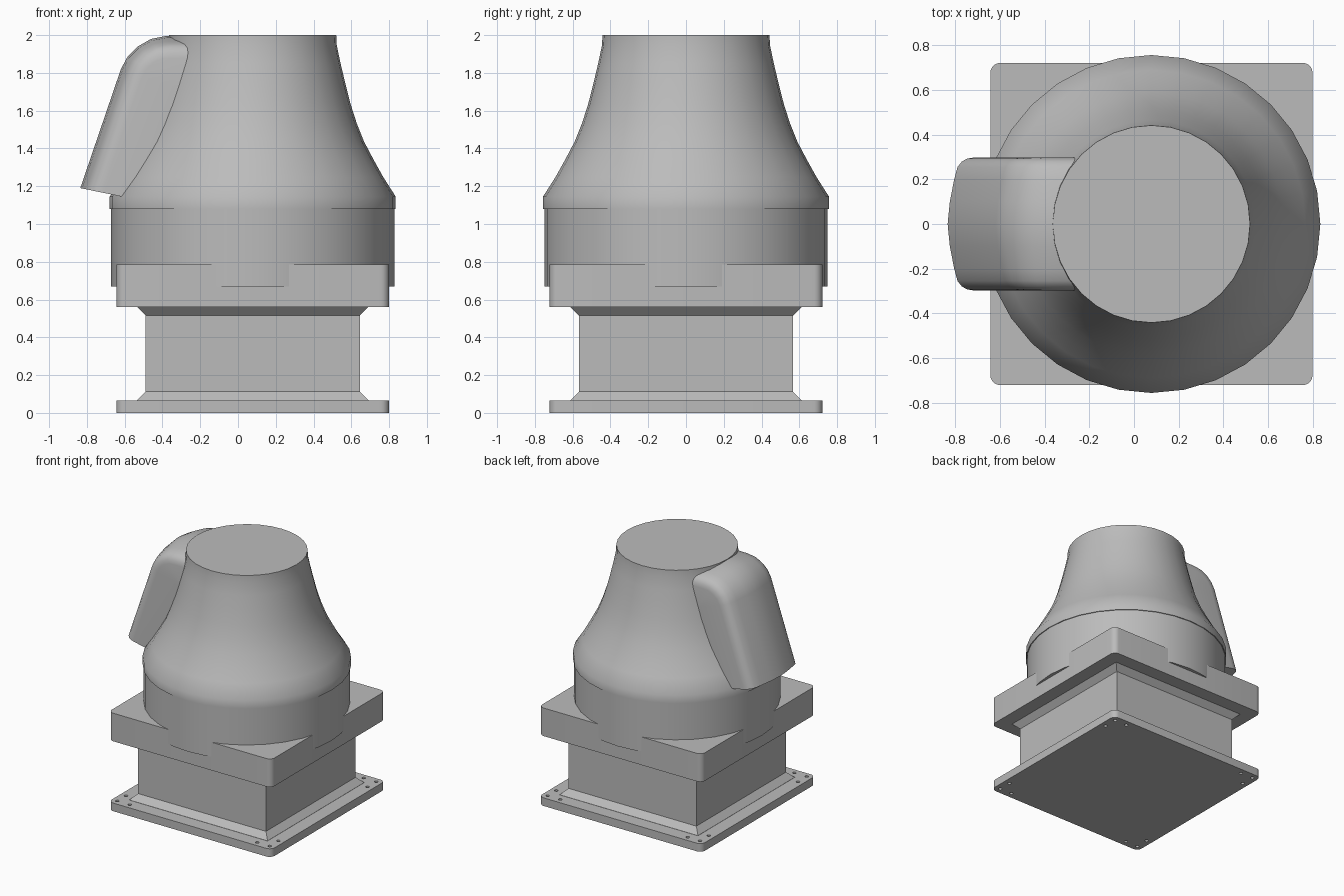
import bpy, bmesh, math
from mathutils import Vector

old = bpy.data.objects.get("Cube")
if old:
    bpy.data.objects.remove(old, do_unlink=True)

CX = 0.078  # axis of the fan body; the side duct shifts the overall centre

grey = bpy.data.materials.new("painted grey")
grey.use_nodes = True
grey.diffuse_color = (0.5, 0.5, 0.5, 1)
grey.node_tree.nodes["Principled BSDF"].inputs["Base Color"].default_value = (0.5, 0.5, 0.5, 1)


def finish(name, bm, smooth=None):
    bmesh.ops.recalc_face_normals(bm, faces=bm.faces)
    mesh = bpy.data.meshes.new(name)
    bm.to_mesh(mesh)
    bm.free()
    mesh.materials.append(grey)
    obj = bpy.data.objects.new(name, mesh)
    bpy.context.collection.objects.link(obj)
    if smooth:
        bpy.ops.object.select_all(action="DESELECT")
        obj.select_set(True)
        bpy.context.view_layer.objects.active = obj
        bpy.ops.object.shade_smooth_by_angle(angle=math.radians(smooth))
    return obj


def loft(name, rings, smooth=None):
    """Skin a list of equal closed rings and cap both ends."""
    bm = bmesh.new()
    loops = [[bm.verts.new(p) for p in ring] for ring in rings]
    n = len(loops[0])
    for a, b in zip(loops, loops[1:]):
        for i in range(n):
            j = (i + 1) % n
            bm.faces.new((a[i], a[j], b[j], b[i]))
    bm.faces.new(loops[0])
    bm.faces.new(loops[-1])
    return finish(name, bm, smooth)


def circle(r, z, n=32):
    return [(CX + r * math.cos(math.tau * i / n), r * math.sin(math.tau * i / n), z)
            for i in range(n)]


def square(half, z, radius=0.0, steps=5):
    if not radius:
        return [(CX + half * sx, half * sy, z) for sx, sy in ((1, 1), (-1, 1), (-1, -1), (1, -1))]
    pts = []
    for k, (sx, sy) in enumerate(((1, 1), (-1, 1), (-1, -1), (1, -1))):
        for i in range(steps + 1):
            a = math.pi / 2 * (k + i / steps)
            c = half - radius
            pts.append((CX + sx * c + radius * math.cos(a), sy * c + radius * math.sin(a), z))
    return pts


# Square base flange with bolt holes in each corner
flange = loft("base_flange", [square(0.722, z, 0.045) for z in (0, 0.065)], 30)
bm = bmesh.new()
for sx in (-1, 1):
    for sy in (-1, 1):
        for px, py in ((0.675, 0.675), (0.565, 0.675), (0.675, 0.565)):
            made = bmesh.ops.create_cone(bm, cap_ends=True, segments=12, radius1=0.014,
                                         radius2=0.014, depth=0.3)
            bmesh.ops.translate(bm, verts=made["verts"], vec=(CX + sx * px, sy * py, 0.03))
cutter = finish("bolt_hole_cutter", bm)
cutter.hide_render = True
cutter.hide_viewport = True
cut = flange.modifiers.new("bolt_holes", "BOOLEAN")
cut.operation = "DIFFERENCE"
cut.solver = "EXACT"
cut.object = cutter

# Square neck flaring at both ends, and the plate above it
loft("neck", [square(h, z) for h, z in
              ((0.613, 0.06), (0.613, 0.066), (0.567, 0.112), (0.567, 0.515), (0.613, 0.562))])
loft("upper_plate", [square(0.722, z, 0.045) for z in (0.56, 0.785)], 30)

# Round drum and the bell-shaped cowl
loft("drum", [circle(0.75, z) for z in (0.67, 1.1)], 30)
loft("cowl", [circle(r, z) for r, z in
              ((0.757, 1.08), (0.757, 1.145), (0.69, 1.25), (0.64, 1.34), (0.59, 1.435),
               (0.55, 1.535), (0.518, 1.635), (0.49, 1.745), (0.465, 1.85),
               (0.445, 1.945), (0.442, 2.0))], 40)

# Side duct: a rounded channel swept down the outside of the cowl
half_section = [(0.35, 0.298), (0.12, 0.298), (0.09, 0.293), (0.065, 0.28),
                (0.045, 0.255), (0.03, 0.2), (0.01, 0.1)]
section = half_section + [(0, 0)] + [(u, -y) for u, y in reversed(half_section)]
path = [  # outer line (x, z) and the inward direction there
    ((-0.835, 1.19), (0.98, -0.2)), ((-0.62, 1.82), (0.95, -0.32)),
    ((-0.585, 1.885), (0.87, -0.49)), ((-0.53, 1.94), (0.72, -0.69)),
    ((-0.46, 1.98), (0.48, -0.88)), ((-0.38, 1.996), (0.2, -0.98)),
    ((-0.3, 1.998), (0, -1)), ((-0.08, 1.995), (0, -1))]
rings = []
for (px, pz), inward in path:
    d = Vector(inward).normalized()
    rings.append([(px + d.x * u, y, pz + d.y * u) for u, y in section])
loft("side_duct", rings, 35)
